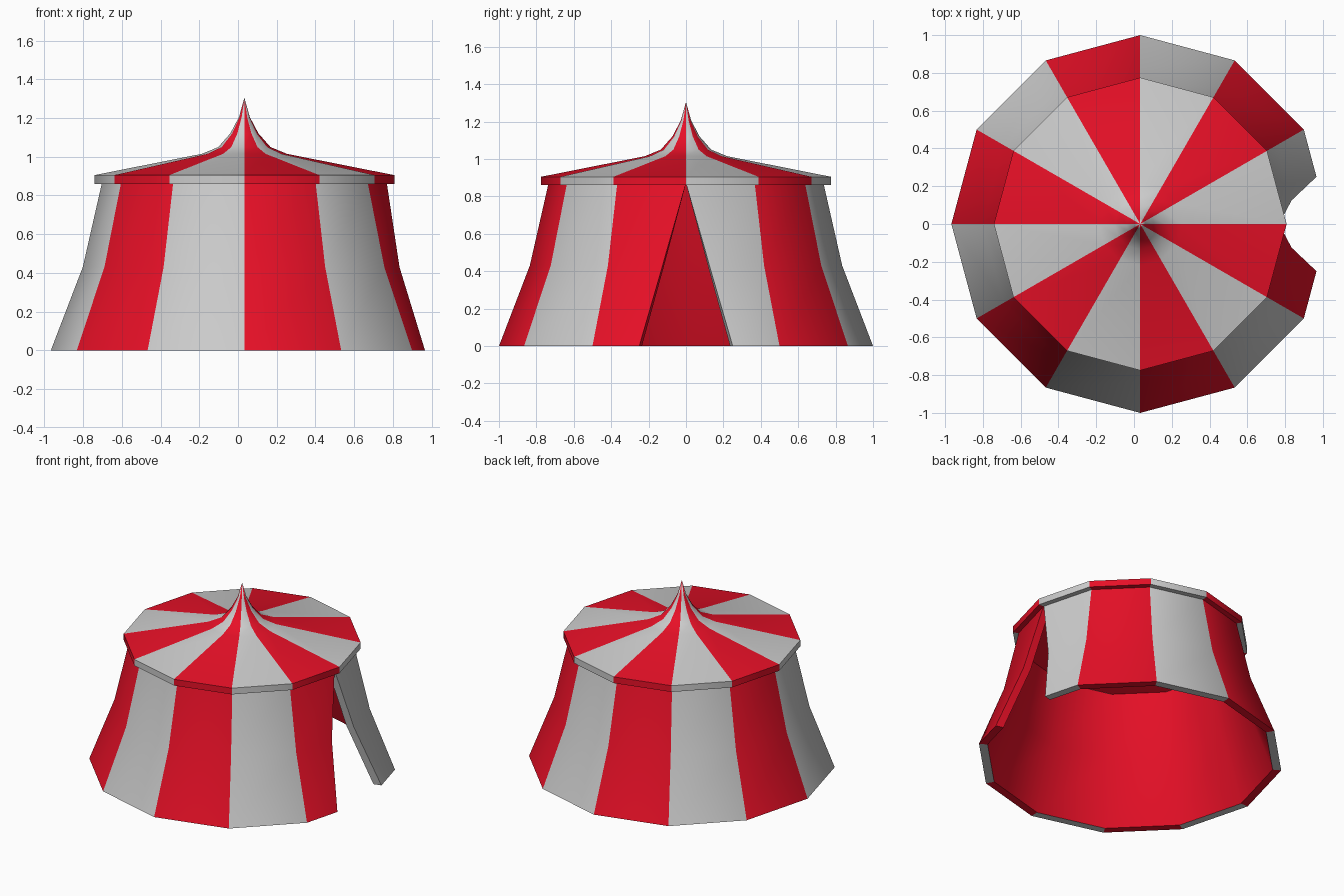
import bpy, bmesh, math

if "Cube" in bpy.data.objects:
    bpy.data.objects.remove(bpy.data.objects["Cube"])

CX = 0.033          # tent axis, so the model is centred with the door cut out
SIDES = 12


def material(name, color):
    m = bpy.data.materials.new(name)
    m.diffuse_color = color
    m.use_nodes = True
    m.node_tree.nodes["Principled BSDF"].inputs["Base Color"].default_value = m.diffuse_color
    return m


GREY = material("grey_canvas", (0.6, 0.6, 0.6, 1))
RED = material("red_canvas", (0.8, 0.005, 0.02, 1))


def corner(r, k):
    a = 2 * math.pi * k / SIDES
    return (CX + r * math.cos(a), r * math.sin(a))


def lerp(a, b, t):
    return tuple(p + (q - p) * t for p, q in zip(a, b))


def finish(bm, name):
    bmesh.ops.remove_doubles(bm, verts=bm.verts, dist=0.0005)
    bmesh.ops.recalc_face_normals(bm, faces=bm.faces)
    me = bpy.data.meshes.new(name)
    bm.to_mesh(me)
    bm.free()
    me.materials.append(GREY)
    me.materials.append(RED)
    ob = bpy.data.objects.new(name, me)
    bpy.context.collection.objects.link(ob)
    bpy.ops.object.select_all(action='DESELECT')
    bpy.context.view_layer.objects.active = ob
    ob.select_set(True)
    bpy.ops.object.shade_smooth_by_angle(angle=math.radians(40))


def build(name, profile, inner_from, closed):
    """Sweep (radius, height, door cut) profile around the axis in striped panels."""
    bm = bmesh.new()
    cols = []
    for k in range(SIDES + 1):
        col = []
        for r, z, cut in profile:
            p = corner(r, k)
            if k == 0:
                p = lerp(p, corner(r, 1), cut)
            elif k == SIDES:
                p = lerp(p, corner(r, SIDES - 1), cut)
            col.append(bm.verts.new((*p, z)))
        cols.append(col)
    n = len(profile)
    for k in range(SIDES):
        for i in range(n if closed else n - 1):
            j = (i + 1) % n
            f = bm.faces.new((cols[k][i], cols[k + 1][i], cols[k + 1][j], cols[k][j]))
            inside = inner_from <= i < n - 1 or (not closed and i >= inner_from)
            f.material_index = 1 if inside else k % 2
    if closed:
        # door jambs: one quad per height step, outer to inner
        h = n // 2
        for k, mat in ((0, 0), (SIDES, 1)):
            c = cols[k]
            for i in range(h - 1):
                f = bm.faces.new((c[i], c[i + 1], c[n - 2 - i], c[n - 1 - i]))
                f.material_index = mat
    finish(bm, name)


# flared walls with a triangular doorway on +x
build("tent_wall", [(1.0, 0, 0.5), (0.835, 0.43, 0.3), (0.735, 0.87, 0),
                    (0.68, 0.87, 0), (0.78, 0.43, 0.3), (0.943, 0, 0.5)], 3, True)

# pointed roof with overhanging eave, then its red lining
roof = [(0.68, 0.86), (0.775, 0.86), (0.775, 0.905), (0.22, 1.015), (0.135, 1.05),
        (0.073, 1.12), (0.028, 1.205), (0.0, 1.305)]
lining = [(0.0, 1.2), (0.03, 1.09), (0.1, 1.01), (0.2, 0.968), (0.68, 0.86)]
build("tent_roof", [(r, z, 0) for r, z in roof], 99, False)
build("roof_lining", [(r, z, 0) for r, z in lining], 0, False)

# the lining faces down into the tent
for p in bpy.data.objects["roof_lining"].data.polygons:
    p.flip()
